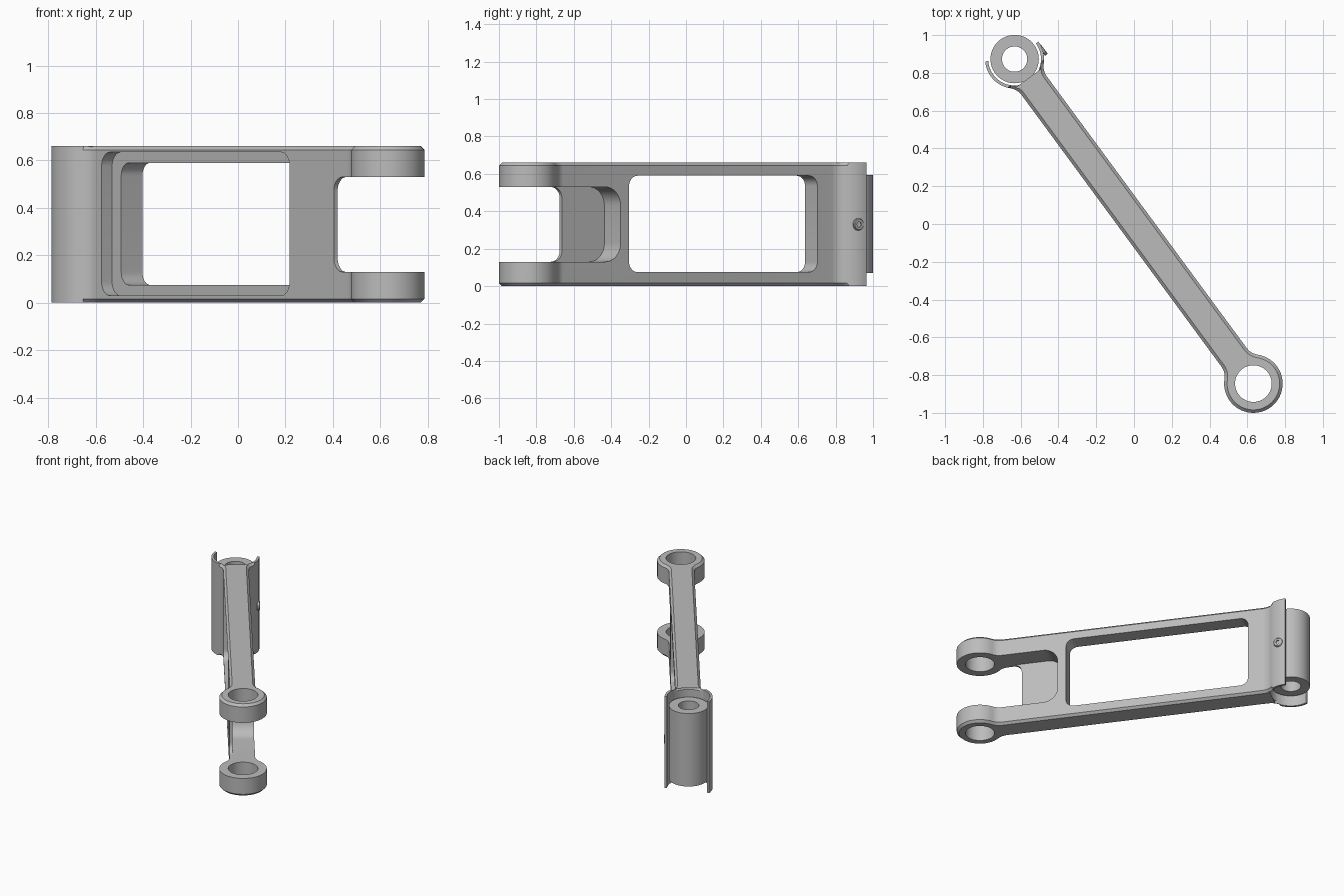
import bpy, bmesh, math
from mathutils import Matrix, Vector

if "Cube" in bpy.data.objects:
    bpy.data.objects.remove(bpy.data.objects["Cube"])

HEIGHT = 0.66
HALF = 0.083          # half thickness of the beam
RING = 0.155          # fork eye radius
FILLET = 0.09
FORK = Vector((0.632, -0.845, 0))
BARREL = Vector((-0.632, 0.873, 0))
AXIS = BARREL - FORK
LENGTH = AXIS.length
PLACE = Matrix.Translation(FORK) @ Matrix.Rotation(math.atan2(AXIS.y, AXIS.x), 4, "Z")

metal = bpy.data.materials.new("grey metal")
metal.use_nodes = True
GREY = (0.5, 0.5, 0.5, 1)
metal.diffuse_color = GREY
metal.node_tree.nodes["Principled BSDF"].inputs["Base Color"].default_value = GREY


def arc(cx, cy, r, start, end, n):
    return [(cx + r * math.cos(start + (end - start) * i / n),
             cy + r * math.sin(start + (end - start) * i / n)) for i in range(n + 1)]


def prism(name, outline, base, top, matrix=Matrix(), chamfer=0, limit=0):
    """Extrude an outline in z; chamfer its rims where x is below limit."""
    bm = bmesh.new()
    face = bm.faces.new([bm.verts.new((x, y, base)) for x, y in outline])
    new = bmesh.ops.extrude_face_region(bm, geom=[face])["geom"]
    bmesh.ops.translate(bm, vec=(0, 0, top - base),
                        verts=[v for v in new if isinstance(v, bmesh.types.BMVert)])
    bmesh.ops.recalc_face_normals(bm, faces=bm.faces)
    if chamfer:
        rims = [e for e in bm.edges if abs(e.verts[0].co.z - e.verts[1].co.z) < 1e-5
                and max(v.co.x for v in e.verts) < limit]
        bmesh.ops.bevel(bm, geom=rims, offset=chamfer, segments=1, affect="EDGES")
    bm.transform(matrix)
    bmesh.ops.recalc_face_normals(bm, faces=bm.faces)
    mesh = bpy.data.meshes.new(name)
    bm.to_mesh(mesh)
    bm.free()
    obj = bpy.data.objects.new(name, mesh)
    bpy.context.collection.objects.link(obj)
    mesh.materials.append(metal)
    return obj


def side_cutter(x0, x1, z0, z1, y0, y1, r):
    """Rounded rectangle in the side plane, cutting through the thickness."""
    q = math.pi / 2
    pts = []
    for i, (cx, cz) in enumerate([(x1 - r, z1 - r), (x0 + r, z1 - r),
                                  (x0 + r, z0 + r), (x1 - r, z0 + r)]):
        pts += arc(cx, cz, r, i * q, (i + 1) * q, 8)
    return prism("cutter", pts, -y1, -y0, Matrix.Rotation(q, 4, "X"))


def circle(r, n=48, cx=0):
    return arc(cx, 0, r, 0, math.tau, n)[:-1]


def cut(obj, cutters):
    bpy.context.view_layer.objects.active = obj
    for cutter in cutters:
        cutter.hide_render = True
        mod = obj.modifiers.new("cut", "BOOLEAN")
        mod.operation, mod.solver, mod.object = "DIFFERENCE", "EXACT", cutter
        bpy.ops.object.modifier_apply(modifier=mod.name)
        bpy.data.objects.remove(cutter)


def finish(obj):
    obj.matrix_world = PLACE @ obj.matrix_world
    bpy.ops.object.select_all(action="DESELECT")
    obj.select_set(True)
    bpy.context.view_layer.objects.active = obj
    bpy.ops.object.shade_smooth_by_angle(angle=math.radians(30))


def fillet_at(r):
    """Distance of the fillet centre from a round end, and tangent angle."""
    d = math.sqrt((r + FILLET) ** 2 - (HALF + FILLET) ** 2)
    return d, math.atan2(HALF + FILLET, d)


# Arm outline: fork eye, straight beam, two-winged cradle
pi = math.pi
SHELL, SEAT = 0.156, 0.14
fy = HALF + FILLET
d0, a0 = fillet_at(RING)
d1, a1 = fillet_at(SHELL)
short_tip, long_tip = -pi / 2, math.radians(58)
outline = arc(0, 0, RING, a0, math.tau - a0, 40)
outline += arc(d0, -fy, FILLET, pi - a0, pi / 2, 8)[1:]
outline += arc(LENGTH - d1, -fy, FILLET, pi / 2, a1, 8)
outline += arc(LENGTH, 0, SHELL, pi + a1, math.tau + short_tip, 10)[1:]
outline += arc(LENGTH, 0, SEAT, math.tau + short_tip, long_tip, 28)
outline += arc(LENGTH, 0, SHELL, long_tip, pi - a1, 14)
outline += arc(LENGTH - d1, fy, FILLET, -a1, -pi / 2, 8)[1:]
outline += arc(d0, fy, FILLET, -pi / 2, -pi + a0, 8)[:-1]
arm = prism("arm", outline, 0, HEIGHT, chamfer=0.016, limit=LENGTH - 0.1)

# Fork slot, one-sided pocket, window with a rebate, and pin hole
cut(arm, [
    side_cutter(-0.5, 0.272, 0.13, 0.53, -0.5, 0.5, 0.06),
    side_cutter(-0.5, 0.554, 0.13, 0.53, -0.5, HALF - 0.02, 0.1),
    side_cutter(0.61, 1.86, 0.075, 0.59, -0.5, 0.5, 0.055),
    side_cutter(0.587, 1.925, 0.03, 0.635, HALF - 0.055, 0.5, 0.06),
    prism("cutter", circle(0.097), -0.1, HEIGHT + 0.1),
])
finish(arm)

# Hinge barrel seated in the cradle
barrel = prism("hinge_barrel", circle(0.128, cx=LENGTH), 0.07, 0.595)
cut(barrel, [prism("cutter", circle(0.067, cx=LENGTH), -0.1, HEIGHT + 0.1)])
finish(barrel)

# Set screw with a hexagonal socket on the shorter wing
screw_place = Matrix.Translation((LENGTH - 0.05, -0.14, 0.33)) @ Matrix.Rotation(pi / 2, 4, "X")
screw = prism("set_screw", circle(0.032, 32), 0, 0.018, screw_place, 0.004, 1)
cut(screw, [prism("cutter", circle(0.016, 6), 0.008, 0.05, screw_place)])
finish(screw)
